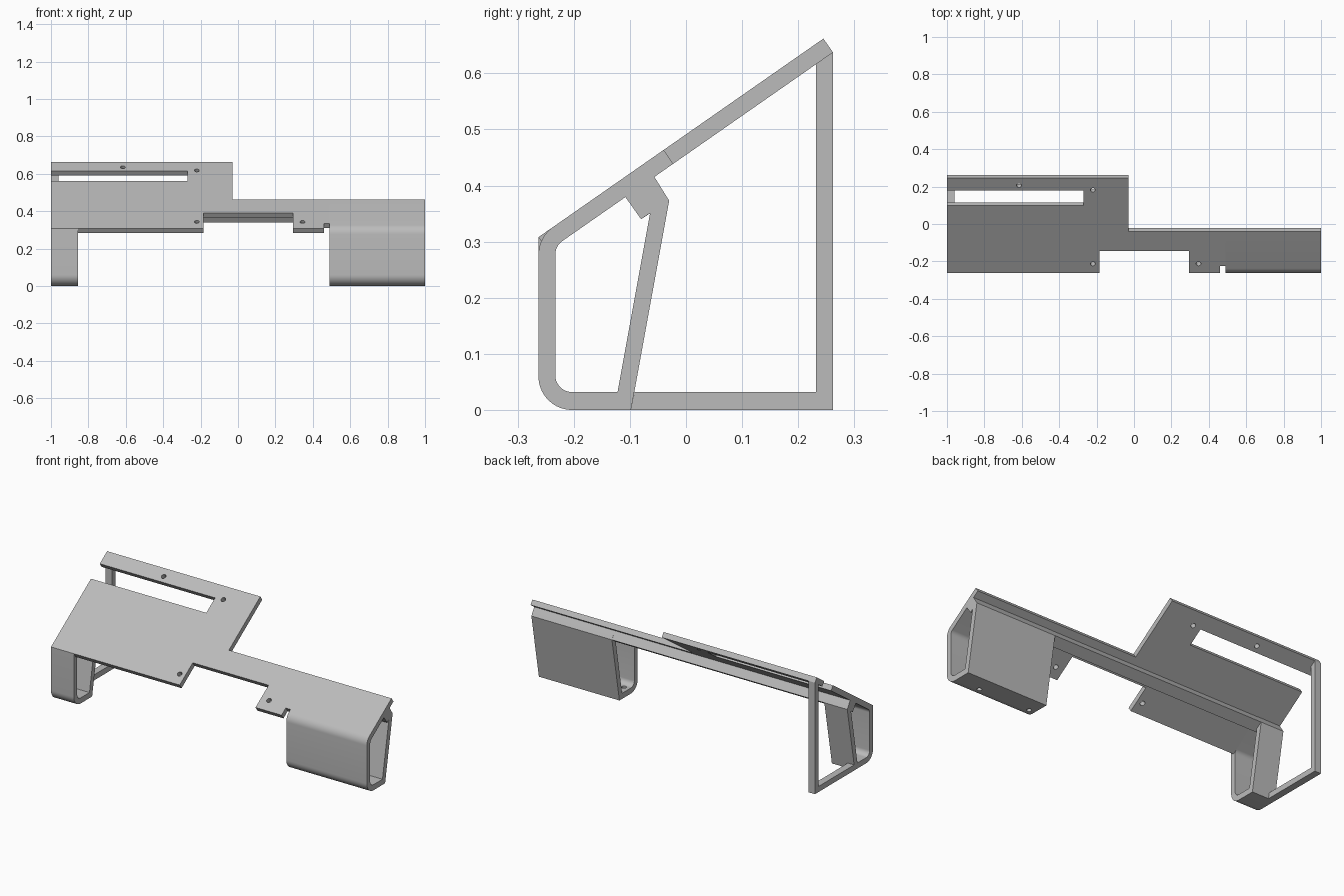
import bpy, bmesh, math
from mathutils import Matrix, Vector

cube = bpy.data.objects.get("Cube")
if cube:
    bpy.data.objects.remove(cube)

grey = bpy.data.materials.new("plain_grey")
grey.use_nodes = True
grey.diffuse_color = (0.5, 0.5, 0.5, 1)
grey.node_tree.nodes["Principled BSDF"].inputs["Base Color"].default_value = (0.5, 0.5, 0.5, 1)

T = 0.03                                   # sheet thickness
FRONT, LIP = -0.263, 0.308                 # front top corner of the sloped panel
SLOPE = math.atan2(0.354, 0.508)
C, S = math.cos(SLOPE), math.sin(SLOPE)


def top(y):
    return LIP + (y - FRONT) * math.tan(SLOPE)


def under(y):
    return top(y) - T / C


def rounded(points, steps=10):
    """Closed outline; a third value on a point is its fillet radius."""
    out = []
    for i, p in enumerate(points):
        v = Vector(p[:2])
        if len(p) < 3:
            out.append(v)
            continue
        a = (Vector(points[i - 1][:2]) - v).normalized()
        b = (Vector(points[(i + 1) % len(points)][:2]) - v).normalized()
        half = a.angle(b) / 2
        centre = v + (a + b).normalized() * p[2] / math.sin(half)
        start = v + a * p[2] / math.tan(half) - centre
        end = v + b * p[2] / math.tan(half) - centre
        turn = start.angle_signed(end)
        for k in range(steps + 1):
            out.append(centre + Matrix.Rotation(-turn * k / steps, 2) @ start)
    return out


def circle(x, y, r, n=24):
    return [Vector((x + r * math.cos(math.tau * k / n),
                    y + r * math.sin(math.tau * k / n))) for k in range(n)]


def slab(name, loops, depth, matrix):
    """Extrude flat outlines (inner loops become holes) into a solid."""
    curve = bpy.data.curves.new(name, "CURVE")
    curve.dimensions, curve.fill_mode = "2D", "BOTH"
    curve.extrude = depth / 2
    for loop in loops:
        spline = curve.splines.new("POLY")
        spline.points.add(len(loop) - 1)
        for pt, v in zip(spline.points, loop):
            pt.co = (v[0], v[1], 0, 1)
        spline.use_cyclic_u = True
    obj = bpy.data.objects.new(name, curve)
    bpy.context.collection.objects.link(obj)
    bpy.ops.object.select_all(action="DESELECT")
    obj.select_set(True)
    bpy.context.view_layer.objects.active = obj
    bpy.ops.object.convert(target="MESH")
    obj = bpy.context.object
    obj.name = name
    obj.data.transform(matrix)
    bm = bmesh.new()
    bm.from_mesh(obj.data)
    bmesh.ops.remove_doubles(bm, verts=bm.verts, dist=0.0001)
    bmesh.ops.recalc_face_normals(bm, faces=bm.faces)
    bm.to_mesh(obj.data)
    bm.free()
    obj.data.materials.clear()
    obj.data.materials.append(grey)
    bpy.ops.object.shade_smooth_by_angle(angle=math.radians(30))
    return obj


def side_slab(name, loops, x0, x1):
    """A y-z profile extruded from x0 to x1."""
    m = Matrix(((0, 0, 1, (x0 + x1) / 2), (1, 0, 0, 0), (0, 1, 0, 0), (0, 0, 0, 1)))
    return slab(name, loops, x1 - x0, m)


# Sloped panel: outline in x and distance up the slope
SEAM = 0.231
outline = [(-1, SEAM), (-0.855, SEAM), (-0.855, 0), (-0.185, 0), (-0.185, 0.144),
           (0.295, 0.144), (0.295, 0), (0.46, 0), (0.46, 0.046), (0.49, 0.046),
           (0.49, SEAM), (1, SEAM), (1, 0.272), (-0.03, 0.272), (-0.03, 0.619),
           (-1, 0.619), (-1, 0.538), (-0.27, 0.538), (-0.27, 0.441), (-1, 0.441)]
screw_holes = [(-0.615, 0.572), (-0.22, 0.542), (-0.22, 0.061), (0.345, 0.061)]
tilt = (Matrix.Translation((0, FRONT, LIP)) @ Matrix.Rotation(SLOPE, 4, "X")
        @ Matrix.Translation((0, 0, -T / 2)))
slab("sloped_panel", [outline] + [circle(x, s, 0.013) for x, s in screw_holes], T, tilt)

# Stiffening rib under the panel, between the two supports
rib = [(-0.108, under(-0.108)), (-0.08, 0.34), (-0.03, 0.373), (-0.057, under(-0.057))]
side_slab("under_rib", [rib], -0.855, 0.49)


# Hollow supports: front wall, foot and leaning back leg
def support(name, x0, x1, lip_radius):
    seam_y = FRONT + SEAM * C
    lip = (FRONT, LIP, lip_radius) if lip_radius else (FRONT, LIP)
    outer = [lip, (FRONT, 0, 0.06), (-0.098, 0), (-0.03, 0.373),
             (seam_y + T * S, under(seam_y + T * S)), (seam_y, top(seam_y))]
    inner = [(FRONT + T, under(FRONT + T), 0.03), (FRONT + T, 0.032, 0.03),
             (-0.122, 0.032), (-0.064, 0.351), (-0.08, 0.34), (-0.108, under(-0.108))]
    return side_slab(name, [rounded(outer), rounded(inner)], x0, x1)


support("right_support", -1, -0.855, 0)
left = support("left_support", 0.49, 1, 0.06)

# Two screw holes through the foot of the wide support
bm = bmesh.new()
for x in (0.525, 0.85):
    bmesh.ops.create_cone(bm, cap_ends=True, segments=24, radius1=0.013, radius2=0.013,
                          depth=0.1, matrix=Matrix.Translation((x, -0.19, 0)))
mesh = bpy.data.meshes.new("foot_hole_cutter")
bm.to_mesh(mesh)
bm.free()
cutter = bpy.data.objects.new("foot_hole_cutter", mesh)
bpy.context.collection.objects.link(cutter)
cutter.hide_render = True
mod = left.modifiers.new("foot_holes", "BOOLEAN")
mod.operation, mod.solver, mod.object = "DIFFERENCE", "EXACT", cutter
bpy.context.view_layer.objects.active = left
bpy.ops.object.modifier_apply(modifier=mod.name)
bpy.data.objects.remove(cutter)

# Narrow rear frame: floor bar and upright post
frame = [(-0.098, 0), (0.262, 0), (0.262, under(0.262)), (0.232, under(0.232)),
         (0.232, 0.032), (-0.092, 0.032)]
side_slab("rear_frame", [frame], -1, -0.96)
